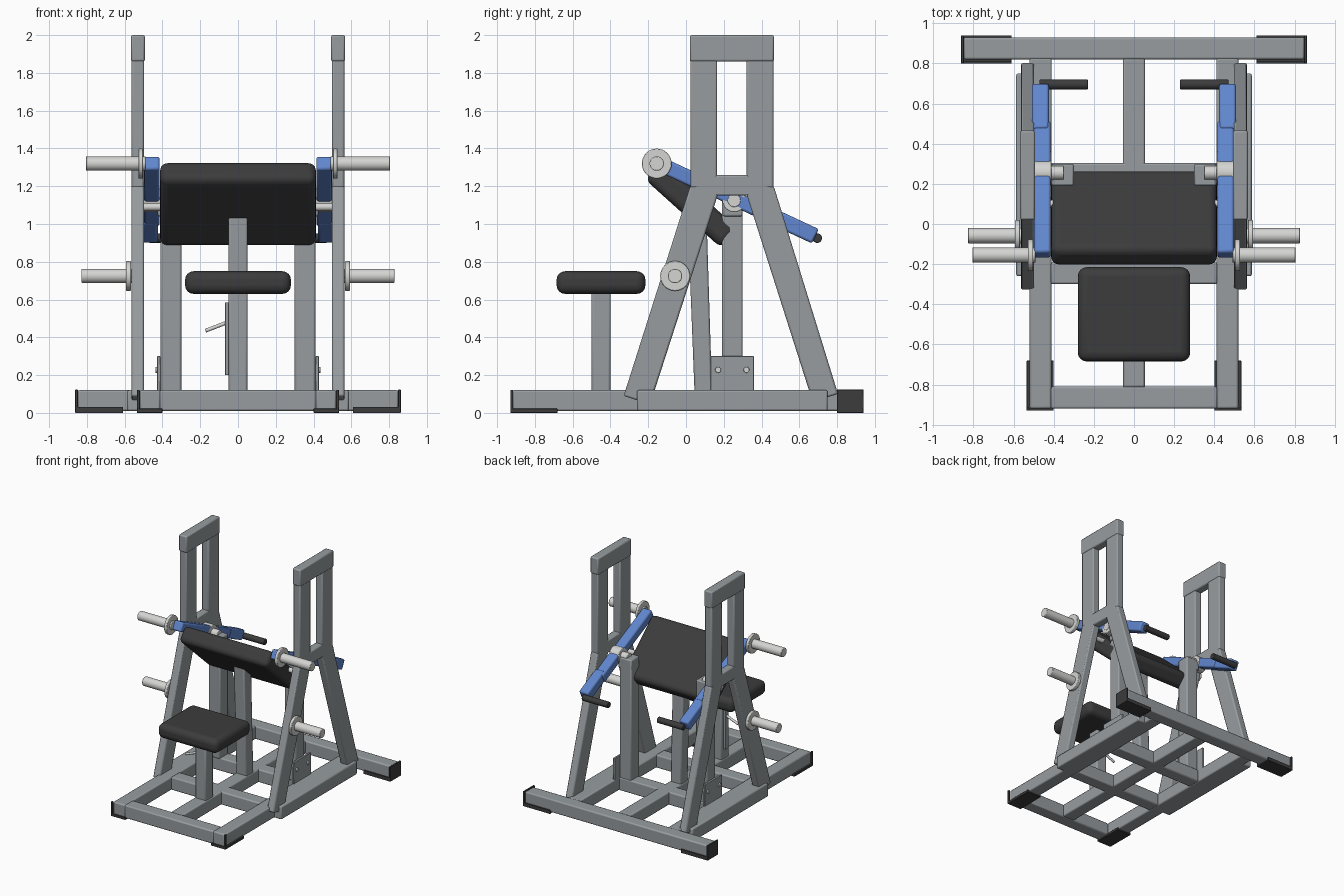
import bpy, bmesh, math
from mathutils import Matrix, Vector

if "Cube" in bpy.data.objects:
    bpy.data.objects.remove(bpy.data.objects["Cube"])


def material(name, rgb):
    m = bpy.data.materials.new(name)
    m.diffuse_color = (*rgb, 1)
    m.use_nodes = True
    m.node_tree.nodes["Principled BSDF"].inputs["Base Color"].default_value = m.diffuse_color
    return m


GRAY = material("frame_gray", (0.31, 0.335, 0.35))
BLACK = material("pad_black", (0.045, 0.045, 0.045))
BLUE = material("arm_blue", (0.12, 0.24, 0.62))
STEEL = material("light_steel", (0.66, 0.66, 0.65))


def finish(name, bm, mat, bevel=0.0, mirror=False, segs=2):
    bmesh.ops.recalc_face_normals(bm, faces=bm.faces[:])
    me = bpy.data.meshes.new(name)
    bm.to_mesh(me)
    bm.free()
    ob = bpy.data.objects.new(name, me)
    bpy.context.collection.objects.link(ob)
    me.materials.append(mat)
    if bevel:
        b = ob.modifiers.new("rounding", 'BEVEL')
        b.width, b.segments, b.limit_method = bevel, segs, 'ANGLE'
    if mirror:
        ob.modifiers.new("mirror", 'MIRROR')
    bpy.ops.object.select_all(action='DESELECT')
    ob.select_set(True)
    bpy.context.view_layer.objects.active = ob
    bpy.ops.object.shade_smooth_by_angle(angle=math.radians(35))
    return ob


def box(name, x, y, z, mat=GRAY, bevel=0.01, mirror=False, segs=2, tilt=0):
    """Box from (min, max) ranges, optionally tilted about x through its centre."""
    bm = bmesh.new()
    size = [r[1] - r[0] for r in (x, y, z)]
    mid = Vector([(r[0] + r[1]) / 2 for r in (x, y, z)])
    mtx = Matrix.Translation(mid) @ Matrix.Rotation(math.radians(tilt), 4, 'X') @ Matrix.Diagonal((*size, 1))
    bmesh.ops.create_cube(bm, size=1, matrix=mtx)
    return finish(name, bm, mat, bevel, mirror, segs)


def prism(name, pts, x0, x1, mat=GRAY, bevel=0.01, mirror=True):
    """Side outline of (y, z) points extruded from x0 to x1."""
    bm = bmesh.new()
    face = bm.faces.new([bm.verts.new((x0, y, z)) for y, z in pts])
    new = bmesh.ops.extrude_face_region(bm, geom=[face])["geom"]
    bmesh.ops.translate(bm, vec=(x1 - x0, 0, 0),
                        verts=[v for v in new if isinstance(v, bmesh.types.BMVert)])
    return finish(name, bm, mat, bevel, mirror)


def rod(name, a, b, r, mat=STEEL, bevel=0.004, mirror=True, sides=32):
    a, b = Vector(a), Vector(b)
    d = b - a
    bm = bmesh.new()
    mtx = Matrix.Translation((a + b) / 2) @ d.to_track_quat('Z', 'Y').to_matrix().to_4x4()
    bmesh.ops.create_cone(bm, cap_ends=True, segments=sides, radius1=r, radius2=r,
                          depth=d.length, matrix=mtx)
    return finish(name, bm, mat, bevel, mirror)


def strip(a, b, w):
    """Four (y, z) corners of a bar of width w running from a to b."""
    a, b = Vector(a), Vector(b)
    d = (b - a).normalized()
    n = Vector((-d.y, d.x)) * w / 2
    return [tuple(p) for p in (a + n, b + n, b - n, a - n)]


# Base frame of square tubes
Z = (0.01, 0.12)
box("side_rail", (0.41, 0.52), (-0.92, 0.83), Z, mirror=True)
box("outer_rail", (0.49, 0.587), (-0.26, 0.75), Z, mirror=True)
box("front_crossbar", (-0.415, 0.415), (-0.92, -0.81), Z)
box("rear_crossbar", (-0.85, 0.85), (0.82, 0.93), Z)
for n, y in (("front_inner_crossbar", -0.30), ("rear_inner_crossbar", 0.195)):
    box(n, (-0.415, 0.415), (y, y + 0.11), Z)
box("centre_beam", (-0.055, 0.055), (-0.815, 0.825), Z)

# Rubber feet: shallow trays with upright end pieces
box("rear_foot_tray", (0.61, 0.86), (0.80, 0.94), (0, 0.022), BLACK, 0.003, True)
box("rear_foot_end", (0.848, 0.862), (0.80, 0.94), (0, 0.124), BLACK, 0.003, True)
for n, y in (("rear_foot_lip_front", 0.80), ("rear_foot_lip_back", 0.93)):
    prism(n, [(y, 0.0), (y + 0.01, 0.0), (y + 0.01, 0.03), (y, 0.03)], 0.61, 0.86, BLACK, 0)
box("front_foot_tray", (0.40, 0.535), (-0.93, -0.68), (0, 0.022), BLACK, 0.003, True)
box("front_foot_corner", (0.52, 0.535), (-0.93, -0.915), (0, 0.122), BLACK, 0.003, True)

# Side towers: splayed legs, waist bar and open rectangular head
X0, X1 = 0.497, 0.563
prism("tower_front_leg", [(-0.33, 0.09), (-0.19, 0.045), (0.18, 1.19), (0.165, 1.23), (0.022, 1.2)], X0, X1)
prism("tower_rear_leg", [(0.805, 0.10), (0.67, 0.06), (0.31, 1.19), (0.325, 1.23), (0.465, 1.2)], X0, X1)
prism("tower_waist_bar", [(0.14, 1.15), (0.345, 1.15), (0.345, 1.26), (0.14, 1.26)], X0, X1)
for n, y0, y1 in (("tower_front_upright", 0.023, 0.165), ("tower_rear_upright", 0.32, 0.463)):
    prism(n, [(y0, 1.19), (y1, 1.19), (y1, 1.88), (y0, 1.88)], X0, X1)
prism("tower_top_bar", [(0.02, 1.86), (0.466, 1.86), (0.466, 2.0), (0.02, 2.0)], X0 - 0.004, X1 + 0.004)

# Pivot posts with bolted foot plates
box("pivot_post", (0.30, 0.41), (0.19, 0.30), (0.11, 1.13), mirror=True)
box("pivot_post_bracket", (0.30, 0.425), (0.195, 0.30), (1.04, 1.115), mirror=True)
box("foot_plate", (0.41, 0.428), (0.13, 0.36), (0.11, 0.30), bevel=0.003, mirror=True)
for i, y in enumerate((0.17, 0.32)):
    rod(f"plate_bolt_{i + 1}", (0.42, y, 0.228), (0.438, y, 0.228), 0.016, sides=12, bevel=0.002)

# Seat on its post, with height lever
box("seat_post", (-0.05, 0.05), (-0.50, -0.40), (0.11, 0.65))
box("seat_pad", (-0.28, 0.28), (-0.685, -0.215), (0.63, 0.75), BLACK, 0.045, segs=4)
box("seat_adjuster_strip", (-0.068, -0.048), (-0.47, -0.43), (0.20, 0.585), bevel=0.003)
rod("seat_lever", (-0.055, -0.45, 0.48), (-0.172, -0.45, 0.435), 0.01, mirror=False, sides=16, bevel=0.002)

# Sloping arm pad on a slightly leaning post
prism("arm_pad_post", [(0.045, 0.11), (0.138, 0.11), (0.11, 1.0), (0.008, 1.06)], -0.05, 0.05, mirror=False)
box("arm_pad", (-0.413, 0.413), (-0.243, 0.303), (1.037, 1.173), BLACK, 0.04, segs=4, tilt=-42)

# Swinging arms, with pivot collars and grips
prism("swing_arm_front", strip((-0.155, 1.325), (0.50, 1.02), 0.078), 0.415, 0.498, BLUE, 0.012)
prism("swing_arm_rear", strip((0.46, 1.04), (0.685, 0.935), 0.084), 0.424, 0.508, BLUE, 0.012)
rod("pivot_collar", (0.41, 0.255, 1.125), (0.497, 0.255, 1.125), 0.062)
rod("pivot_axle", (0.35, 0.255, 1.125), (0.50, 0.255, 1.125), 0.035)
rod("pad_side_rod", (0.40, 0.10, 1.09), (0.50, 0.10, 1.09), 0.02)
rod("hand_grip", (0.23, 0.695, 0.925), (0.47, 0.695, 0.925), 0.025, BLACK)

# Plate-loading pins on the arms and storage pins on the towers
for n, y, z, xa, xb in (("load", -0.155, 1.32, 0.49, 0.805), ("storage", -0.058, 0.725, 0.555, 0.828)):
    rod(f"{n}_pin", (xa, y, z), (xb, y, z), 0.038)
    rod(f"{n}_pin_flange", (xa + 0.012, y, z), (xa + 0.037, y, z), 0.079)
